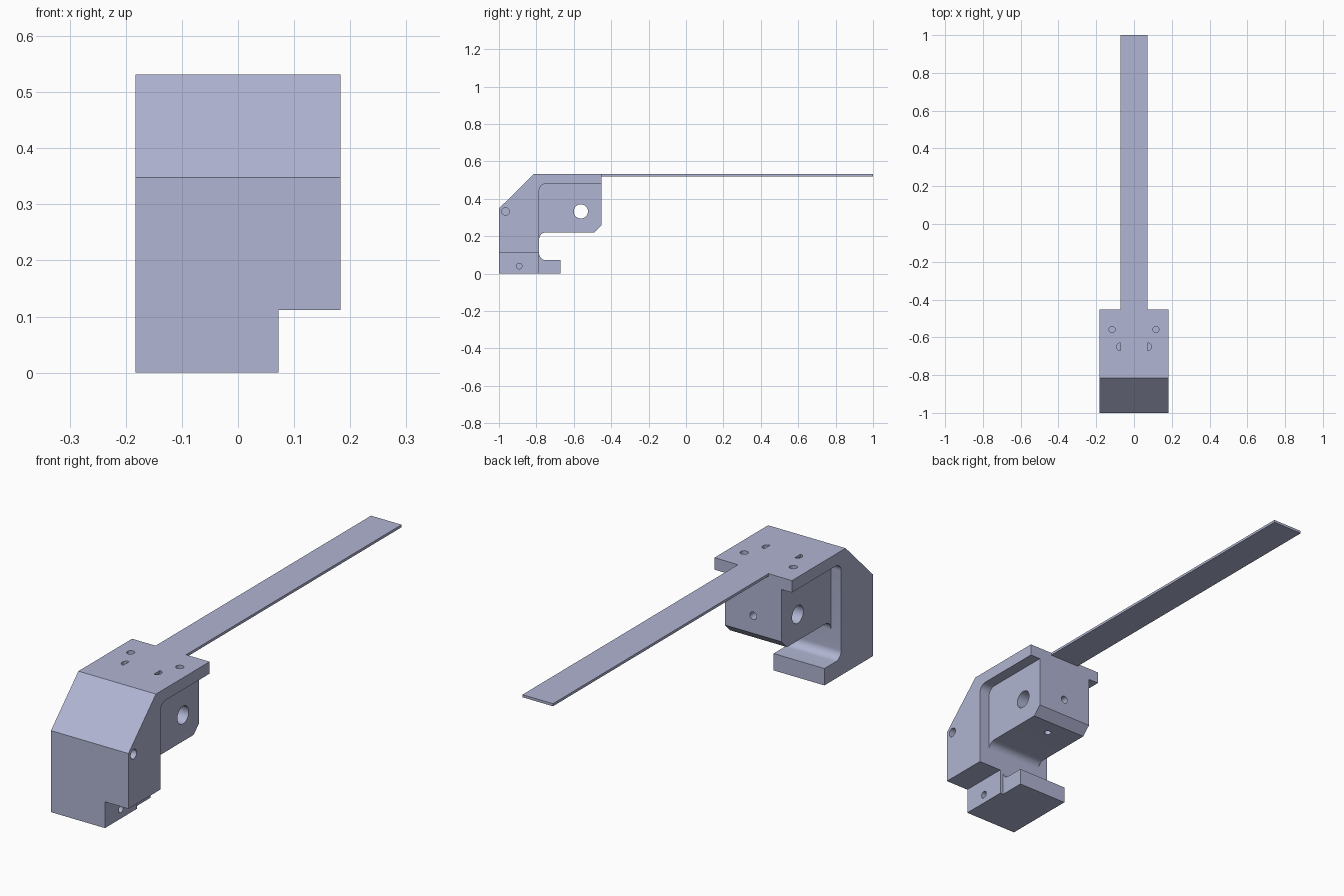
import bpy, bmesh, math
from mathutils import Vector, Matrix

if "Cube" in bpy.data.objects:
    bpy.data.objects.remove(bpy.data.objects["Cube"], do_unlink=True)

mat = bpy.data.materials.new("blue_grey_metal")
mat.use_nodes = True
COLOR = (0.434, 0.462, 0.645, 1.0)
mat.diffuse_color = COLOR
mat.node_tree.nodes["Principled BSDF"].inputs["Base Color"].default_value = COLOR


def make_object(name, bm):
    bmesh.ops.recalc_face_normals(bm, faces=bm.faces)
    mesh = bpy.data.meshes.new(name)
    bm.to_mesh(mesh)
    bm.free()
    mesh.materials.append(mat)
    obj = bpy.data.objects.new(name, mesh)
    bpy.context.collection.objects.link(obj)
    return obj


def rounded(points, steps=8):
    """Expand (y, z, radius) corners into an outline with arcs."""
    out = []
    for i, (y, z, r) in enumerate(points):
        p = Vector((y, z))
        if r == 0:
            out.append(p)
            continue
        a = (Vector(points[i - 1][:2]) - p).normalized()
        b = (Vector(points[(i + 1) % len(points)][:2]) - p).normalized()
        # right-angled corners only
        for k in range(steps + 1):
            t = k / steps * math.pi / 2
            out.append(p + r * (a * (1 - math.sin(t)) + b * (1 - math.cos(t))))
    return out


def prism(name, points, x0, x1):
    """Extrude a side outline along x."""
    bm = bmesh.new()
    face = bm.faces.new([bm.verts.new((x0, p.x, p.y)) for p in rounded(points)])
    ext = bmesh.ops.extrude_face_region(bm, geom=[face])
    moved = [v for v in ext["geom"] if isinstance(v, bmesh.types.BMVert)]
    bmesh.ops.translate(bm, verts=moved, vec=(x1 - x0, 0, 0))
    return make_object(name, bm)


def box(name, x0, x1, y0, y1, z0, z1):
    return prism(name, [(y0, z0, 0), (y1, z0, 0), (y1, z1, 0), (y0, z1, 0)], x0, x1)


def drill(start, end, r):
    """Cylinder cutter between two points."""
    a, b = Vector(start), Vector(end)
    d = b - a
    rot = d.to_track_quat('Z', 'Y').to_matrix().to_4x4()
    bm = bmesh.new()
    bmesh.ops.create_cone(bm, cap_ends=True, segments=32, radius1=r, radius2=r,
                          depth=d.length, matrix=Matrix.Translation((a + b) / 2) @ rot)
    return make_object("drill_cutter", bm)


def cut(target, cutter):
    bpy.context.view_layer.objects.active = target
    mod = target.modifiers.new("cut", 'BOOLEAN')
    mod.operation = 'DIFFERENCE'
    mod.solver = 'EXACT'
    mod.object = cutter
    bpy.ops.object.modifier_apply(modifier=mod.name)
    bpy.data.objects.remove(cutter, do_unlink=True)


TOP, HALF, WALL, BACK, R = 0.531, 0.183, -0.785, -0.453, 0.035

# Hooked bracket outline with the open mouth at the back
body = prism("bracket_body", [
    (-1, 0, 0), (-1, 0.348, 0), (-0.815, TOP, 0), (BACK, TOP, 0),
    (BACK, 0.257, 0), (-0.49, 0.22, 0), (WALL, 0.22, R),
    (WALL, 0.072, R), (-0.672, 0.072, 0), (-0.672, 0, 0)], -HALF, HALF)

# Side pockets that leave the central block and the top flanges
for x0, x1 in ((-0.3, -0.134), (0.134, 0.3)):
    cut(body, prism("pocket_cutter", [
        (WALL, 0.15, 0), (-0.3, 0.15, 0), (-0.3, 0.48, 0), (WALL, 0.48, R)], x0, x1))

# Lower corner notch and slightly narrower foot
cut(body, box("notch_cutter", 0.072, 0.3, -1.1, -0.5, -0.1, 0.112))
cut(body, box("foot_cutter", 0.057, 0.3, WALL, -0.5, -0.1, 0.112))

# Cross hole through the block, with holes from behind and below meeting it
cut(body, drill((-0.3, -0.562, 0.332), (0.3, -0.562, 0.332), 0.038))
cut(body, drill((0, -0.562, 0.332), (0, -0.3, 0.332), 0.016))
cut(body, drill((0, -0.562, 0.332), (0, -0.562, 0.1), 0.014))

# Blind holes in the side
cut(body, drill((0.08, -0.965, 0.332), (0.3, -0.965, 0.332), 0.02))
cut(body, drill((0.0, -0.892, 0.04), (0.2, -0.892, 0.04), 0.015))

# Blind holes in the top, the inner pair half covered by the strip
for s in (-1, 1):
    cut(body, drill((s * 0.116, -0.558, 0.487), (s * 0.116, -0.558, 0.6), 0.016))
    cut(body, drill((s * 0.072, -0.65, 0.45), (s * 0.072, -0.65, 0.6), 0.02))

# Shallow seat for the strip, then the strip itself
cut(body, box("seat_cutter", -0.072, 0.072, -0.72, -0.3, 0.52, 0.6))
strip = box("flat_strip", -0.072, 0.072, -0.72, 1.0, 0.52, TOP)

# Smooth the round surfaces, keep the machined edges sharp
bpy.ops.object.select_all(action='DESELECT')
for obj in (body, strip):
    obj.select_set(True)
bpy.context.view_layer.objects.active = body
bpy.ops.object.shade_smooth_by_angle(angle=math.radians(30))
